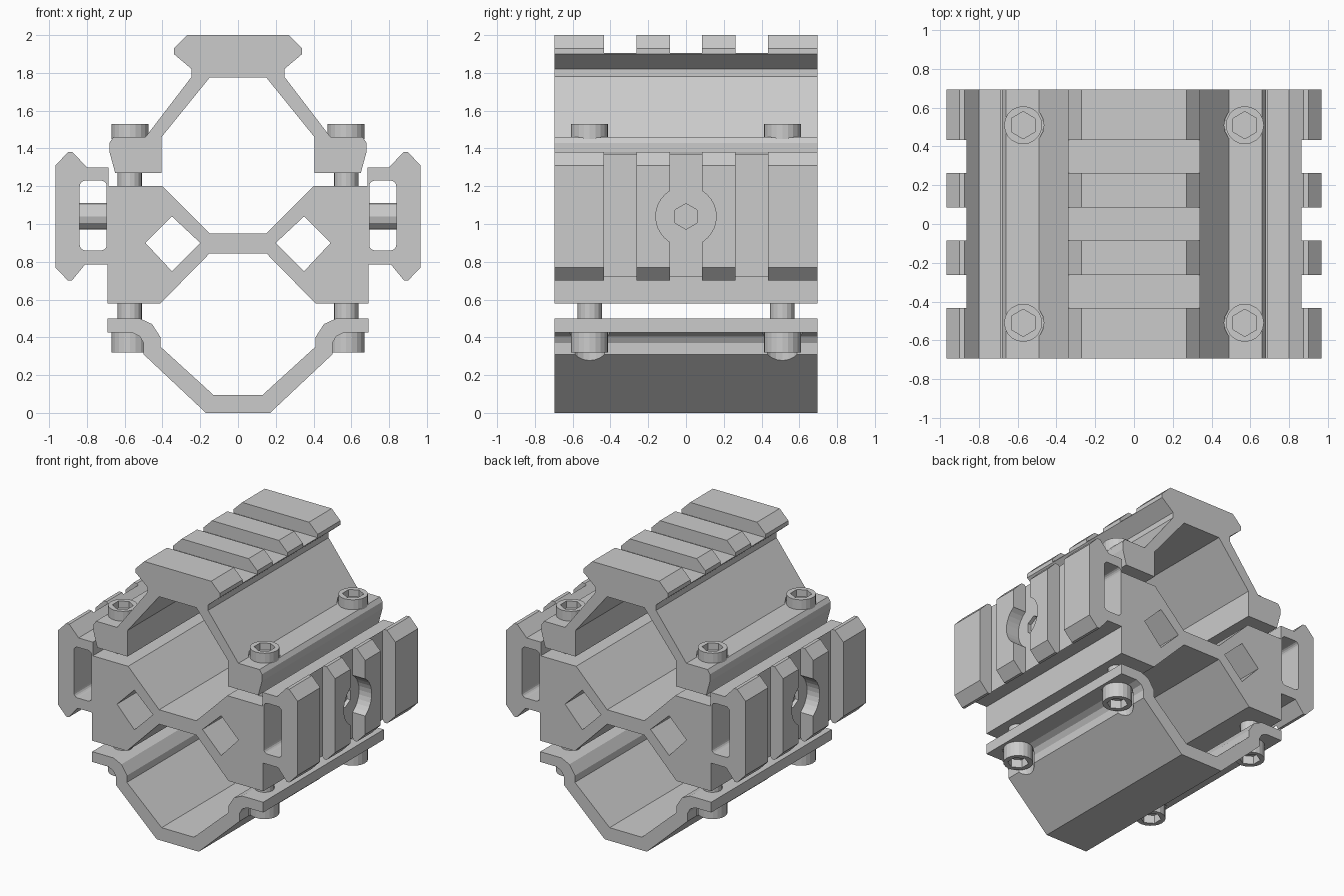
import bpy, bmesh, math
from mathutils import Matrix

cube = bpy.data.objects.get("Cube")
if cube:
    bpy.data.objects.remove(cube)

HALF = 0.695          # half length of every extruded part
BOLT_X, BOLT_Y = 0.572, 0.51
SLOTS = ((-0.348, 0.17), (0, 0.17), (0.348, 0.17))   # rail gaps: centre, width

metal = bpy.data.materials.new("plain_grey")
metal.use_nodes = True
GREY = (0.6, 0.6, 0.6, 1)
metal.diffuse_color = GREY
metal.node_tree.nodes["Principled BSDF"].inputs["Base Color"].default_value = GREY


def finish(name, bm):
    bmesh.ops.recalc_face_normals(bm, faces=bm.faces)
    mesh = bpy.data.meshes.new(name)
    bm.to_mesh(mesh)
    bm.free()
    mesh.materials.append(metal)
    obj = bpy.data.objects.new(name, mesh)
    bpy.context.collection.objects.link(obj)
    return obj


def extrude(name, points, half=HALF, side=1):
    """Extrude an x-z outline along y."""
    bm = bmesh.new()
    face = bm.faces.new([bm.verts.new((side * x, -half, z)) for x, z in points])
    new = bmesh.ops.extrude_face_region(bm, geom=[face])["geom"]
    bmesh.ops.translate(bm, vec=(0, 2 * half, 0),
                        verts=[v for v in new if isinstance(v, bmesh.types.BMVert)])
    return finish(name, bm)


def mirrored(half):
    return half + [(-x, z) for x, z in reversed(half)]


def prism(name, sides, radius, length, centre, axis="Z"):
    bm = bmesh.new()
    turn = Matrix()
    if axis == "X":
        turn = Matrix.Rotation(math.pi / 2, 4, "Y") @ Matrix.Rotation(math.pi / 2, 4, "Z")
    bmesh.ops.create_cone(bm, cap_ends=True, segments=sides, radius1=radius, radius2=radius,
                          depth=length, matrix=Matrix.Translation(centre) @ turn)
    return finish(name, bm)


def box(name, size, centre):
    bm = bmesh.new()
    bmesh.ops.create_cube(bm, size=1, matrix=Matrix.Translation(centre) @ Matrix.Diagonal((*size, 1)))
    return finish(name, bm)


def cut(obj, cutter):
    cutter.hide_render = True
    mod = obj.modifiers.new("cut", "BOOLEAN")
    mod.operation, mod.solver, mod.object = "DIFFERENCE", "EXACT", cutter
    bpy.context.view_layer.objects.active = obj
    bpy.ops.object.modifier_apply(modifier=mod.name)
    bpy.data.objects.remove(cutter)


def rounded_rect(x0, x1, z0, z1, r, steps=4):
    points = []
    corners = ((x1 - r, z1 - r), (x0 + r, z1 - r), (x0 + r, z0 + r), (x1 - r, z0 + r))
    for i, (cx, cz) in enumerate(corners):
        for s in range(steps + 1):
            a = math.pi / 2 * (i + s / steps)
            points.append((cx + r * math.cos(a), cz + r * math.sin(a)))
    return points


# Upper bracket carrying the top rail
upper = extrude("upper_bracket", mirrored([
    (0.27, 2), (0.34, 1.93), (0.34, 1.9), (0.245, 1.82), (0.245, 1.78), (0.49, 1.46),
    (0.66, 1.46), (0.68, 1.43), (0.68, 1.38), (0.65, 1.27), (0.405, 1.27),
    (0.405, 1.46), (0.15, 1.775)]))
for y, width in SLOTS:
    cut(upper, box("slot_cutter", (1, width, 0.2), (0, y, 2.005)))

# Central body with two diamond openings
body = extrude("central_body", mirrored([
    (0.15, 0.95), (0.4, 1.2), (0.69, 1.2), (0.69, 0.58), (0.41, 0.58), (0.15, 0.845)]))
for side in (1, -1):
    cut(body, extrude("diamond_cutter",
                      [(0.35, 1.04), (0.49, 0.9), (0.35, 0.75), (0.2, 0.9)], 1, side))

# Lower clamp
lower = extrude("lower_clamp", mirrored([
    (0.13, 0.095), (0.41, 0.35), (0.41, 0.4), (0.455, 0.47), (0.52, 0.5), (0.69, 0.5),
    (0.69, 0.425), (0.56, 0.425), (0.52, 0.405), (0.5, 0.37), (0.5, 0.31), (0.17, 0)]))

# Bolts, and the clearance cut around each head
for side, label in ((1, "left"), (-1, "right")):
    for y, end in ((-BOLT_Y, "front"), (BOLT_Y, "back")):
        x = side * BOLT_X
        cut(upper, prism("clearance_cutter", 20, 0.107, 0.3, (x, y, 1.608)))
        cut(lower, prism("clearance_cutter", 20, 0.107, 0.3, (x, y, 0.277)))
        top = prism(f"upper_bolt_head_{end}_{label}", 20, 0.098, 0.08, (x, y, 1.49))
        cut(top, prism("socket_cutter", 6, 0.07, 0.1, (x, y, 1.53)))
        low = prism(f"lower_bolt_head_{end}_{label}", 20, 0.098, 0.11, (x, y, 0.375))
        cut(low, prism("socket_cutter", 6, 0.07, 0.1, (x, y, 0.33)))
        prism(f"bolt_shaft_{end}_{label}", 16, 0.065, 1.07, (x, y, 0.93))

# Side rails with a rounded channel, gaps and a cross bolt
for side, label in ((1, "left"), (-1, "right")):
    rail = extrude(f"side_rail_{label}", [
        (0.685, 0.785), (0.81, 0.785), (0.88, 0.7), (0.9, 0.7), (0.967, 0.77),
        (0.967, 1.31), (0.9, 1.38), (0.875, 1.38), (0.8, 1.3), (0.685, 1.3)], side=side)
    cut(rail, extrude("channel_cutter", rounded_rect(0.695, 0.838, 0.86, 1.23, 0.03), 1, side))
    for y, width in SLOTS:
        cut(rail, box("slot_cutter", (0.2, width, 1), (side * 0.965, y, 1.04)))
    cut(rail, prism("recess_cutter", 32, 0.16, 0.2, (side * 0.965, 0, 1.04), "X"))
    cut(rail, prism("socket_cutter", 6, 0.068, 0.2, (side * 0.92, 0, 1.04), "X"))
    prism(f"cross_bolt_{label}", 12, 0.07, 0.15, (side * 0.764, 0, 1.04), "X")
